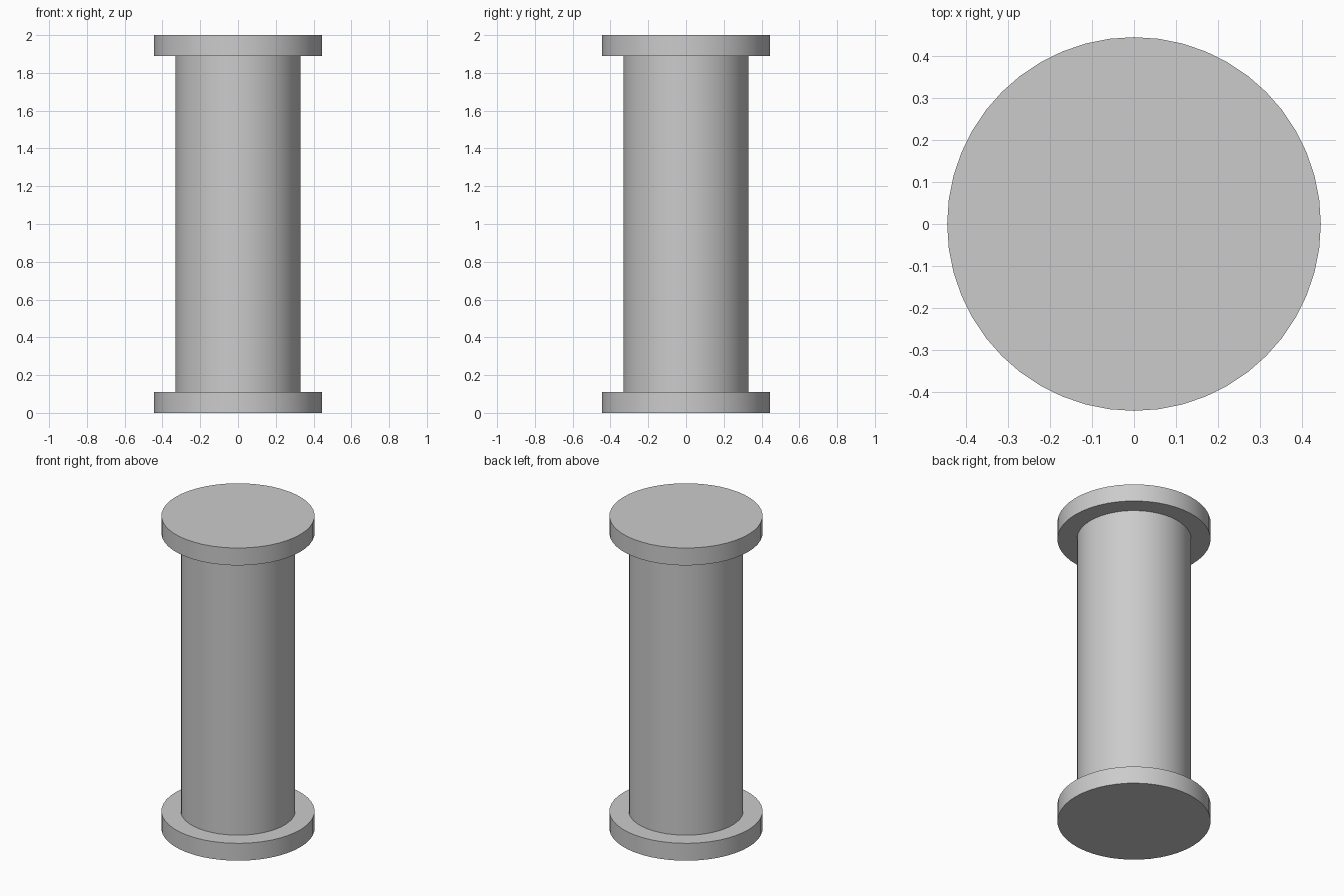
import bpy

# Remove the default cube
cube = bpy.data.objects.get("Cube")
if cube:
    bpy.data.objects.remove(cube, do_unlink=True)

HEIGHT = 2.0
FLANGE_HEIGHT = HEIGHT / 18
FLANGE_RADIUS = 0.444
SHAFT_RADIUS = 0.332
SIDES = 48

# Plain grey finish
grey = bpy.data.materials.new("plain_grey")
colour = (0.6, 0.6, 0.6, 1.0)
grey.diffuse_color = colour
grey.use_nodes = True
grey.node_tree.nodes["Principled BSDF"].inputs["Base Color"].default_value = colour


def add_disc(name, radius, bottom, top):
    """Upright cylinder between two heights, smooth around and sharp at the rims."""
    bpy.ops.mesh.primitive_cylinder_add(
        vertices=SIDES, radius=radius, depth=top - bottom,
        location=(0, 0, (bottom + top) / 2))
    obj = bpy.context.object
    obj.name = name
    obj.data.name = name
    obj.data.materials.append(grey)
    bpy.ops.object.shade_smooth_by_angle()
    return obj


# Central shaft between two wide end flanges
add_disc("bottom_flange", FLANGE_RADIUS, 0, FLANGE_HEIGHT)
add_disc("shaft", SHAFT_RADIUS, FLANGE_HEIGHT, HEIGHT - FLANGE_HEIGHT)
add_disc("top_flange", FLANGE_RADIUS, HEIGHT - FLANGE_HEIGHT, HEIGHT)
